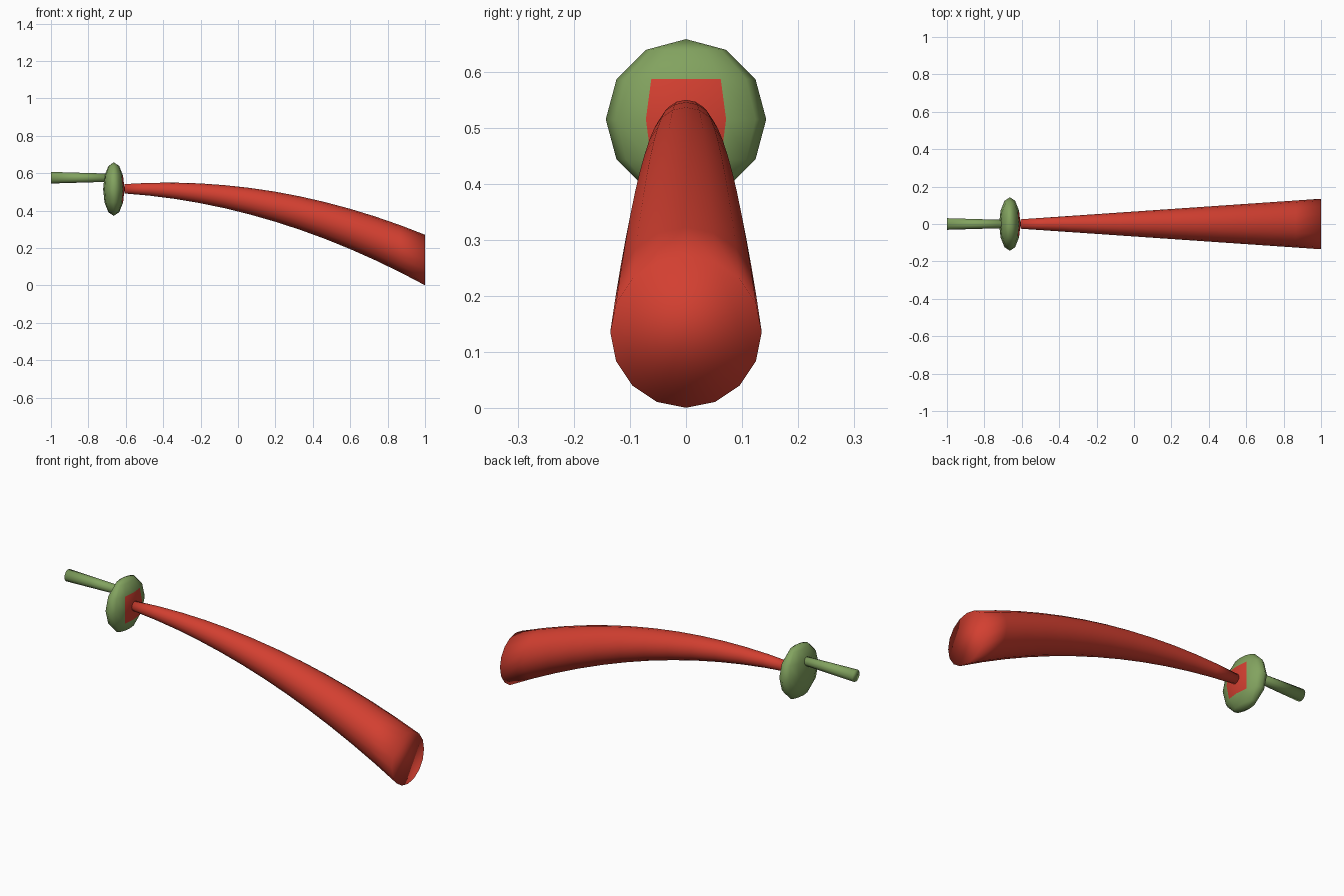
import bpy
import bmesh
import math

if "Cube" in bpy.data.objects:
    bpy.data.objects.remove(bpy.data.objects["Cube"])


def material(name, rgb):
    mat = bpy.data.materials.new(name)
    mat.diffuse_color = (*rgb, 1.0)
    mat.use_nodes = True
    mat.node_tree.nodes["Principled BSDF"].inputs["Base Color"].default_value = mat.diffuse_color
    return mat


RED = material("red", (0.65, 0.05, 0.03))
GREEN = material("green", (0.225, 0.365, 0.115))


def finish(name, bm, *mats):
    """Turn a bmesh into a fully smooth-shaded object."""
    bmesh.ops.recalc_face_normals(bm, faces=bm.faces)
    for face in bm.faces:
        face.smooth = True
    mesh = bpy.data.meshes.new(name)
    bm.to_mesh(mesh)
    bm.free()
    for mat in mats:
        mesh.materials.append(mat)
    obj = bpy.data.objects.new(name, mesh)
    bpy.context.collection.objects.link(obj)
    return obj


def tube(name, stations, sides, mat):
    """Loft upright rings through (x, z, radius) stations and cap both ends."""
    bm = bmesh.new()
    rings = []
    for x, z, r in stations:
        angles = [2 * math.pi * i / sides for i in range(sides)]
        rings.append([bm.verts.new((x, r * math.sin(a), z + r * math.cos(a)))
                      for a in angles])
    for a, b in zip(rings, rings[1:]):
        for i in range(sides):
            j = (i + 1) % sides
            bm.faces.new((a[i], a[j], b[j], b[i]))
    bm.faces.new(rings[0])
    bm.faces.new(rings[-1])
    return finish(name, bm, mat)


# Curved blade: widens steadily while its centre line drops along a parabola
START, SEGMENTS = -0.608, 12
blade = []
for k in range(SEGMENTS + 1):
    t = k / SEGMENTS
    blade.append((START + (1 - START) * t, 0.517 - 0.381 * t * t,
                  0.025 + 0.110 * t))
tube("blade", blade, 16, RED)

# Handle: slightly tapered rod set above the centre of the guard
tube("handle", [(-1.0, 0.576, 0.031), (-0.66, 0.576, 0.021)], 12, GREEN)

# Guard: flattened low-poly ball with a red patch facing the blade
R = 0.143
bm = bmesh.new()
bmesh.ops.create_uvsphere(bm, u_segments=12, v_segments=6, radius=R)
for face in bm.faces:
    c = face.calc_center_median()
    if c.x > 0 and abs(math.atan2(c.y, c.x)) < math.radians(30) and abs(c.z) < R / 2:
        face.material_index = 1
for v in bm.verts:
    v.co.x = v.co.x * 0.4 - 0.664
    v.co.z += 0.515
finish("guard", bm, GREEN, RED)
